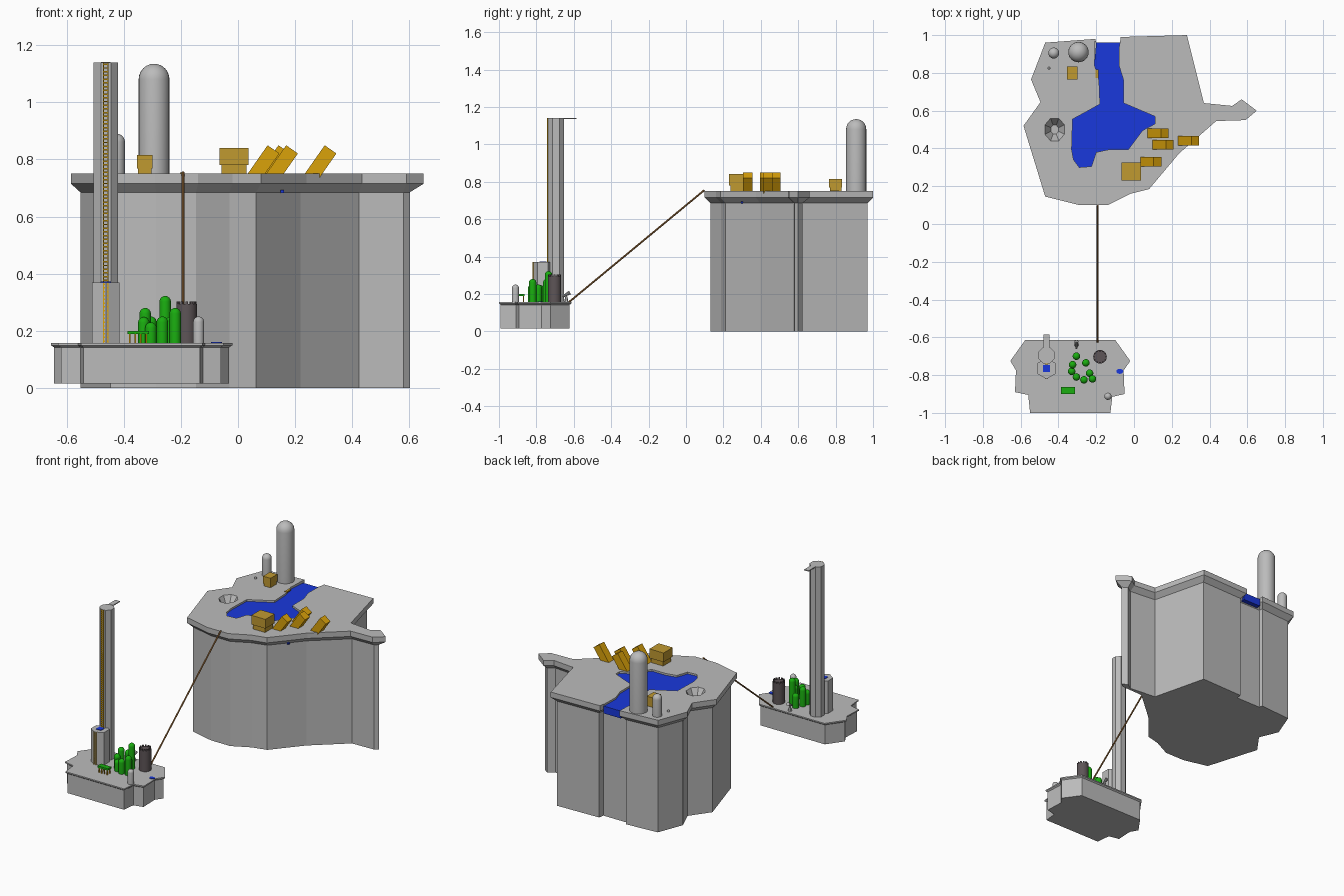
import bpy, bmesh, math
from mathutils import Matrix, Vector

if "Cube" in bpy.data.objects:
    bpy.data.objects.remove(bpy.data.objects["Cube"])


def material(name, rgb):
    m = bpy.data.materials.new(name)
    m.use_nodes = True
    m.diffuse_color = (*rgb, 1)
    m.node_tree.nodes["Principled BSDF"].inputs["Base Color"].default_value = (*rgb, 1)
    return m


STONE = material("stone grey", (0.50, 0.50, 0.50))
WATER = material("water blue", (0.01, 0.04, 0.72))
GOLD = material("gold wood", (0.70, 0.36, 0.003))
OCHRE = material("ochre wood", (0.53, 0.32, 0.03))
ROPE = material("rope brown", (0.36, 0.17, 0.05))
GREEN = material("plant green", (0.01, 0.42, 0.005))
DARK = material("dark iron", (0.11, 0.09, 0.095))


def finish(name, bm, mat, smooth=False):
    bmesh.ops.recalc_face_normals(bm, faces=bm.faces)
    mesh = bpy.data.meshes.new(name)
    bm.to_mesh(mesh)
    bm.free()
    mesh.materials.append(mat)
    ob = bpy.data.objects.new(name, mesh)
    bpy.context.collection.objects.link(ob)
    if smooth:
        bpy.ops.object.select_all(action="DESELECT")
        ob.select_set(True)
        bpy.context.view_layer.objects.active = ob
        bpy.ops.object.shade_smooth_by_angle(angle=math.radians(40))
    return ob


def inset(points, d):
    """Mitred inward offset of a clockwise outline."""
    result = []
    for i, p in enumerate(points):
        a, b, c = (Vector(q) for q in (points[i - 1], p, points[(i + 1) % len(points)]))
        e, f = (b - a).normalized(), (c - b).normalized()
        n, m = Vector((e.y, -e.x)), Vector((f.y, -f.x))
        result.append(b + (n + m) * d / (1 + n.dot(m)))
    return result


def loft(name, outline, layers, mat):
    """Stack inset copies of an outline: layers are (inset, height)."""
    bm = bmesh.new()
    rings = [[bm.verts.new((p[0], p[1], z)) for p in inset(outline, d)] for d, z in layers]
    for low, high in zip(rings, rings[1:]):
        for i in range(len(low)):
            bm.faces.new((low[i - 1], low[i], high[i], high[i - 1]))
    bm.faces.new(rings[0])
    bm.faces.new(rings[-1])
    return finish(name, bm, mat)


def add_box(bm, center, size, rot=Matrix()):
    bmesh.ops.create_cube(bm, size=1, matrix=Matrix.Translation(center) @ rot @ Matrix.Diagonal((*size, 1)))


def box(name, center, size, mat, rot=Matrix()):
    bm = bmesh.new()
    add_box(bm, center, size, rot)
    return finish(name, bm, mat)


def prism(name, x, y, z0, z1, r, mat, sides=24, r2=None, turn=0.0, sy=1.0, smooth=False):
    bm = bmesh.new()
    place = Matrix.Translation((x, y, (z0 + z1) / 2)) @ Matrix.Diagonal((1, sy, 1, 1)) @ Matrix.Rotation(turn, 4, "Z")
    bmesh.ops.create_cone(bm, cap_ends=True, segments=sides, radius1=r,
                          radius2=r if r2 is None else r2, depth=z1 - z0, matrix=place)
    return finish(name, bm, mat, smooth)


def domed(name, x, y, z0, z1, r, mat, sides=24):
    """Cylinder with a hemispherical top, lathed from a profile."""
    bm = bmesh.new()
    profile = [(0, z0), (r, z0)]
    for i in range(7):
        a = i * math.pi / 12
        profile.append((r * math.cos(a), z1 - r + r * math.sin(a)))
    vs = [bm.verts.new((px, 0, pz)) for px, pz in profile]
    es = [bm.edges.new(p) for p in zip(vs, vs[1:])]
    bmesh.ops.spin(bm, geom=vs + es, axis=(0, 0, 1), cent=(0, 0, 0), angle=2 * math.pi, steps=sides)
    bmesh.ops.remove_doubles(bm, verts=bm.verts, dist=0.0001)
    bmesh.ops.translate(bm, verts=bm.verts, vec=(x, y, 0))
    return finish(name, bm, mat, True)


def cut(target, cutter):
    mod = target.modifiers.new("cut", "BOOLEAN")
    mod.object, mod.operation, mod.solver = cutter, "DIFFERENCE", "EXACT"
    bpy.context.view_layer.objects.active = target
    bpy.ops.object.modifier_apply(modifier=mod.name)
    bpy.data.objects.remove(cutter)


# Large island with overhanging rim
TOP, LOW = 0.75, 0.157
plateau = [(-.47, .96), (-.205, .98), (-.2, .955), (-.075, .955), (-.07, .99), (.28, 1), (.37, .64),
           (.52, .625), (.57, .66), (.65, .60), (.59, .55), (.435, .545), (.24, .375), (.08, .185),
           (-.02, .16), (-.14, .10), (-.29, .10), (-.47, .145), (-.585, .52), (-.495, .645), (-.545, .765)]
island = loft("large_island", plateau, [(.03, 0), (.03, .685), (0, .715), (0, TOP)], STONE)

# Lake and channel carved in the plateau, then filled
banks = [(-.08, .84), (-.055, .76), (-.055, .64), (.015, .61), (.11, .57), (.11, .53), (.045, .495),
         (-.03, .395), (-.13, .395), (-.2, .38), (-.225, .305), (-.29, .3), (-.32, .34), (-.33, .395),
         (-.325, .555), (-.26, .59), (-.18, .635), (-.185, .76), (-.21, .845)]
cut(island, loft("river_cutter", [(-.2, 1.1), (-.075, 1.1)] + banks, [(0, .73), (0, .8)], STONE))
loft("lake_and_channel", [(-.2, .96), (-.075, .96)] + banks, [(0, .69), (0, .738)], WATER)
box("water_spout", (.155, .3, .688), (.012, .012, .01), WATER)

# Faceted pit
cut(island, prism("pit_cutter", -.42, .5, .69, .76, .022, STONE, 8, r2=.062, turn=math.pi / 8, sy=1.15))

# Silos on the plateau
domed("large_silo", -.294, .91, TOP, 1.135, .054, STONE)
domed("small_silo", -.425, .905, TOP, .89, .029, STONE)
domed("tiny_silo", -.45, .825, TOP, .762, .007, STONE, 12)

# Wooden houses with wider upper floors
for name, x, y, w, d, mid, top in (("large_house", -.014, .278, .102, .095, .78, .84),
                                   ("small_house", -.327, .80, .054, .07, .768, .815)):
    box(name + "_base", (x, y, (TOP + mid) / 2), (w * .86, d * .86, mid - TOP), OCHRE)
    box(name + "_upper", (x, y, (mid + top) / 2), (w, d, top - mid), OCHRE)
box("channel_step", (-.195, .795, TOP), (.016, .045, .008), OCHRE)

# Leaning blocks half buried in the ground
lean = Matrix.Rotation(math.radians(35), 4, "Y")
for i, (x, y) in enumerate(((.345, .44), (.183, .48), (.21, .42), (.145, .33))):
    box(f"leaning_block_{i + 1}", (x - .061, y, .778), (.05, .05, .14), GOLD, lean)

# Small island
landing = [(-.575, -.613), (-.1, -.613), (-.02, -.725), (-.055, -.775), (-.05, -.9), (-.115, -.915),
           (-.125, -1), (-.55, -1), (-.56, -.905), (-.63, -.89), (-.625, -.775), (-.655, -.725)]
loft("small_island", landing, [(.009, .015), (.009, .142), (0, .149), (0, LOW)], STONE)

# Towers, lookout plank and rooftop pool
TX = -.463
prism("tall_tower", TX, -.695, LOW, 1.14, .046, STONE, 8, turn=math.pi / 8)
prism("short_tower", TX, -.765, LOW, .37, .056, STONE, 6)
box("lookout_plank", (TX, -.62, 1.139), (.032, .07, .006), STONE)
box("rooftop_pool", (TX, -.765, .371), (.037, .037, .004), WATER)

# Ladders up both towers
for name, y, z0, z1 in (("lower_ladder", -.817, LOW, .37), ("upper_ladder", -.741, .37, 1.14)):
    bm = bmesh.new()
    for side in (-1, 1):
        add_box(bm, (TX + side * .0075, y, (z0 + z1) / 2), (.003, .006, z1 - z0))
    count = int((z1 - z0) / .013)
    for i in range(count):
        add_box(bm, (TX, y, z0 + (i + .5) * (z1 - z0) / count), (.015, .004, .005))
    finish(name, bm, GOLD)

# Domed plants
plants = [(-.305, -.7, .25), (-.255, -.735, .322), (-.325, -.745, .28), (-.33, -.78, .248),
          (-.305, -.81, .23), (-.265, -.825, .25), (-.22, -.82, .28), (-.235, -.79, .25)]
for i, (x, y, z) in enumerate(plants):
    domed(f"plant_{i + 1}", x, y, LOW, z, .02, GREEN, 16)

# Iron drum with toothed rim
prism("drum", -.18, -.703, LOW, .293, .036, DARK, smooth=True)
bm = bmesh.new()
for i in range(12):
    a = i * math.pi / 6
    add_box(bm, (-.18 + .032 * math.cos(a), -.703 + .032 * math.sin(a), .296), (.007, .009, .014),
            Matrix.Rotation(a, 4, "Z"))
finish("drum_teeth", bm, DARK)

# Green topped table
box("table_top", (-.35, -.882, .194), (.075, .036, .012), GREEN)
bm = bmesh.new()
for i in range(4):
    for side in (-1, 1):
        add_box(bm, (-.379 + i * .0193, -.882 + side * .013, .173), (.006, .006, .034))
finish("table_legs", bm, GOLD)

# Small silo, puddle and spyglass on the landing
domed("landing_silo", -.138, -.912, LOW, .25, .019, STONE)
prism("puddle", -.075, -.78, LOW - .003, LOW + .003, .019, WATER, 16, sy=.7)
prism("spyglass_stand", -.305, -.64, LOW, .195, .012, STONE, 6, r2=.003)
bm = bmesh.new()
aim = Matrix.Translation((-.305, -.64, .197)) @ Matrix.Rotation(math.radians(-60), 4, "X")
bmesh.ops.create_cone(bm, cap_ends=True, segments=10, radius1=.005, radius2=.011, depth=.045, matrix=aim)
finish("spyglass", bm, STONE)

# Rope between the islands
start, end = Vector((-.193, -.625, LOW)), Vector((-.193, .098, .755))
span = end - start
bm = bmesh.new()
bmesh.ops.create_cone(bm, cap_ends=True, segments=8, radius1=.005, radius2=.005, depth=span.length,
                      matrix=Matrix.Translation((start + end) / 2) @ span.to_track_quat("Z", "Y").to_matrix().to_4x4())
finish("rope", bm, ROPE)
